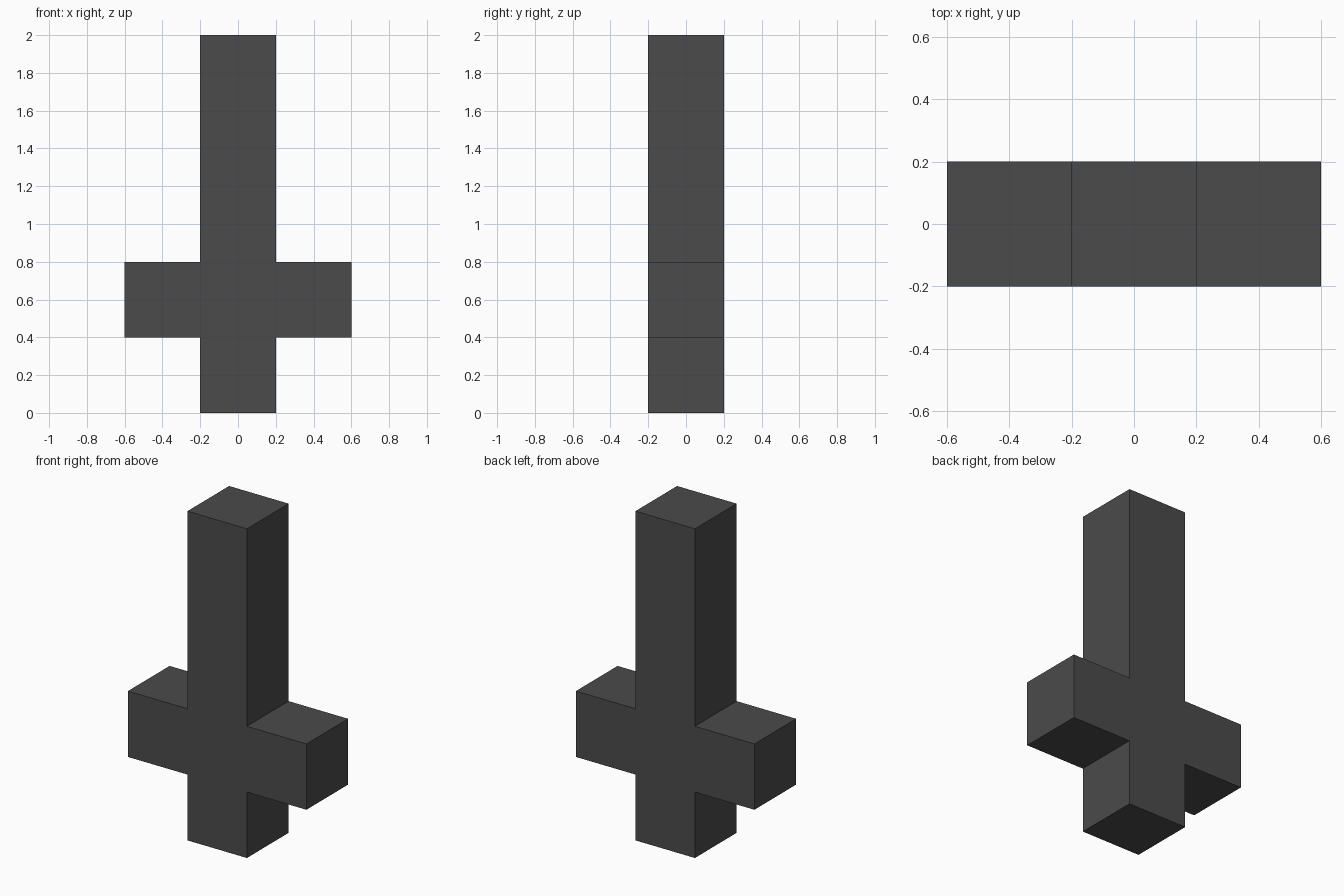
import bpy
import bmesh

cube = bpy.data.objects.get("Cube")
if cube:
    bpy.data.objects.remove(cube, do_unlink=True)

# Dark grey material
grey = bpy.data.materials.new("dark_grey")
grey.use_nodes = True
color = (0.07, 0.07, 0.07, 1.0)
grey.diffuse_color = color
grey.node_tree.nodes["Principled BSDF"].inputs["Base Color"].default_value = color

# Dimensions
half = 0.2          # half thickness of every bar
arm = 0.6           # reach of each arm
arm_low, arm_high = 0.4, 0.8
height = 2.0

# Cross outline: one side, mirrored to close the loop
side = [(half, 0), (half, arm_low), (arm, arm_low),
        (arm, arm_high), (half, arm_high), (half, height)]
outline = side + [(-x, z) for x, z in reversed(side)]

# Extrude the outline from front to back into one solid
bm = bmesh.new()
front = bm.faces.new([bm.verts.new((x, -half, z)) for x, z in outline])
result = bmesh.ops.extrude_face_region(bm, geom=[front], use_keep_orig=True)
back_verts = [v for v in result["geom"] if isinstance(v, bmesh.types.BMVert)]
bmesh.ops.translate(bm, vec=(0, 2 * half, 0), verts=back_verts)
bmesh.ops.recalc_face_normals(bm, faces=bm.faces[:])

mesh = bpy.data.meshes.new("cross")
bm.to_mesh(mesh)
bm.free()
mesh.materials.append(grey)
cross = bpy.data.objects.new("cross", mesh)
bpy.context.collection.objects.link(cross)
